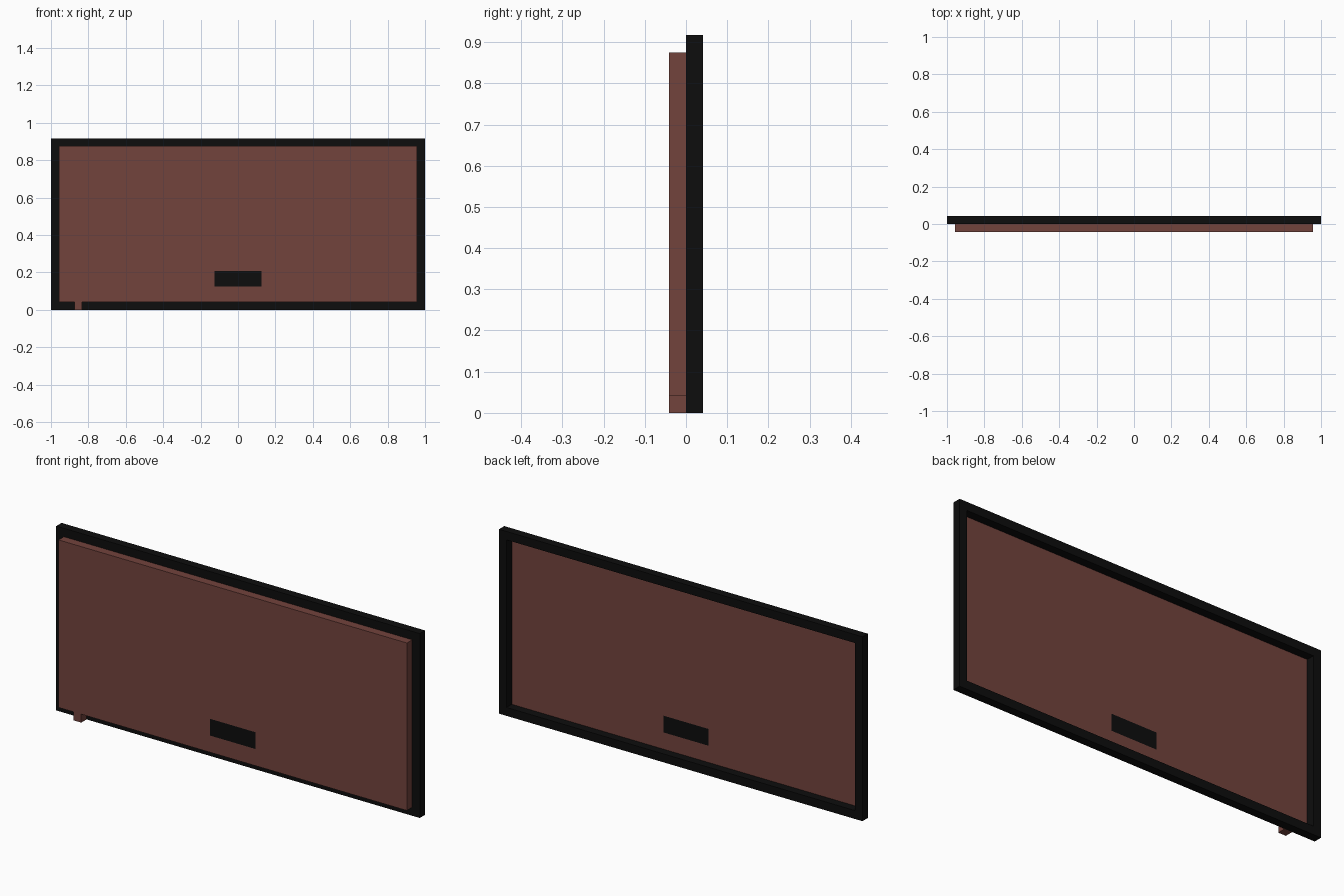
import bpy, bmesh
from mathutils import Vector

if "Cube" in bpy.data.objects:
    bpy.data.objects.remove(bpy.data.objects["Cube"])

U = 1 / 24  # base unit: the sign is 48 x 22 units


def material(name, rgb):
    m = bpy.data.materials.new(name)
    m.diffuse_color = (*rgb, 1)
    m.use_nodes = True
    m.node_tree.nodes["Principled BSDF"].inputs["Base Color"].default_value = m.diffuse_color
    return m


brown = material("reddish brown", (0.17, 0.056, 0.046))
black = material("near black", (0.004, 0.004, 0.004))


def finish(name, bm, mats):
    bmesh.ops.recalc_face_normals(bm, faces=bm.faces)
    mesh = bpy.data.meshes.new(name)
    bm.to_mesh(mesh)
    bm.free()
    for m in mats:
        mesh.materials.append(m)
    obj = bpy.data.objects.new(name, mesh)
    bpy.context.collection.objects.link(obj)
    return obj


def box(lo, hi):
    """Box between two corners given in base units."""
    bm = bmesh.new()
    bmesh.ops.create_cube(bm, size=1)
    lo, hi = Vector(lo) * U, Vector(hi) * U
    for v in bm.verts:
        v.co = Vector([(a + b) / 2 + c * (b - a) for a, b, c in zip(lo, hi, v.co)])
    return bm


# Rear frame: one continuous rectangular ring, open in the middle
bm = bmesh.new()
rings = []
for y in (0, 1):
    for w, z0, z1 in ((24, 0, 22), (23, 1, 21)):
        corners = ((-w, z0), (w, z0), (w, z1), (-w, z1))
        rings.append([bm.verts.new(Vector((x, y, z)) * U) for x, z in corners])
front_out, front_in, back_out, back_in = rings
for a, b in ((front_out, front_in), (back_out, back_in),
             (front_out, back_out), (front_in, back_in)):
    for i in range(4):
        j = (i + 1) % 4
        bm.faces.new((a[i], a[j], b[j], b[i]))
finish("rear_frame", bm, [black])

# Panel with a flush dark slot marked on its front and back
bm = box((-23, -1, 1), (23, 0, 21))
for axis, cuts in (((1, 0, 0), (-3, 3)), ((0, 0, 1), (3, 5))):
    for c in cuts:
        bmesh.ops.bisect_plane(bm, geom=bm.verts[:] + bm.edges[:] + bm.faces[:],
                               plane_co=Vector(axis) * c * U, plane_no=axis)
for f in bm.faces:
    c = f.calc_center_median() / U
    if abs(f.normal.y) > 0.9 and abs(c.x) < 3 and 3 < c.z < 5:
        f.material_index = 1
finish("panel", bm, [brown, black])

# Small foot under the left end of the panel
finish("foot", box((-21, -1, 0), (-20, 0, 1)), [brown])
